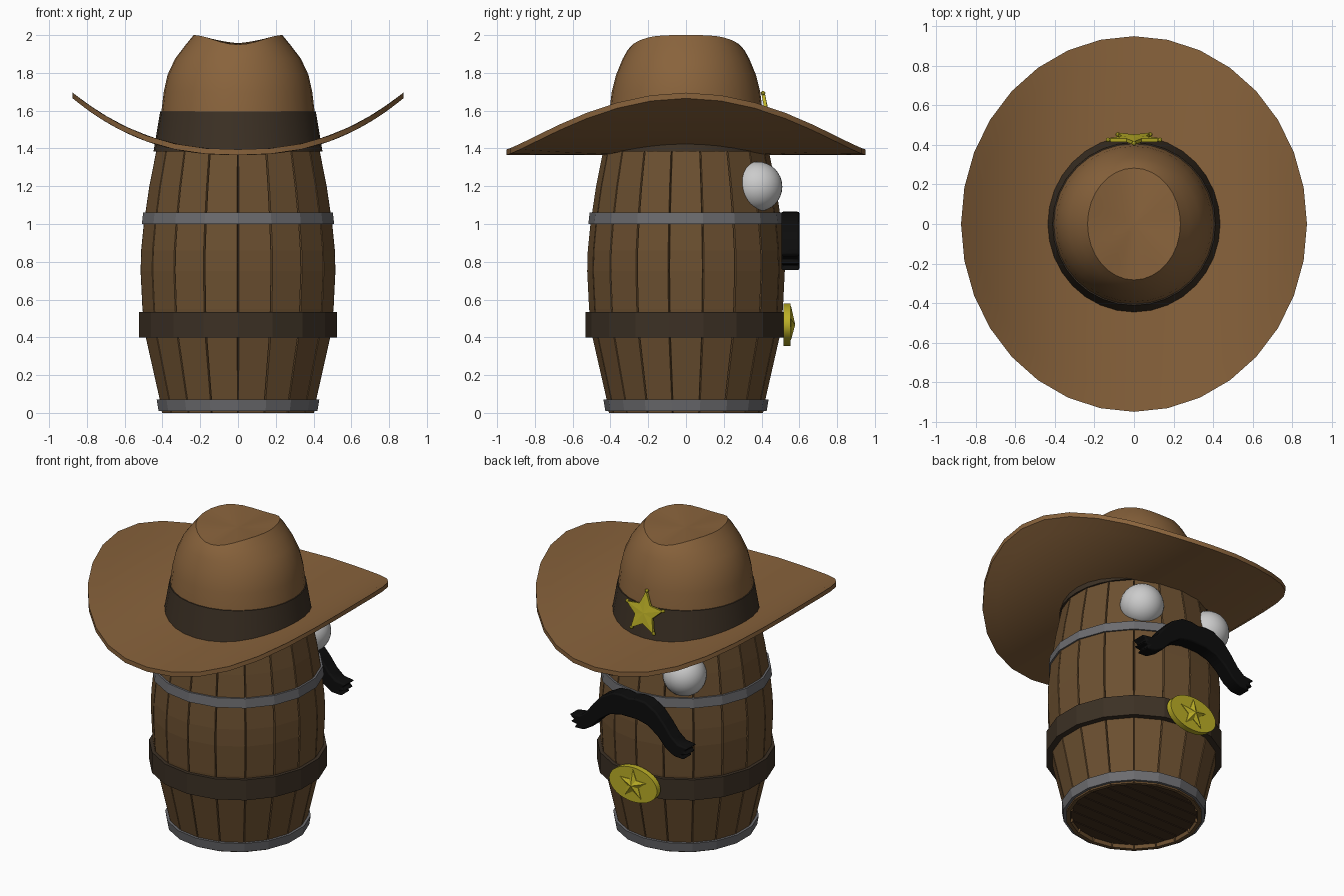
import bpy, bmesh
from math import sin, cos, pi, radians, sqrt
from mathutils import Matrix

if "Cube" in bpy.data.objects:
    bpy.data.objects.remove(bpy.data.objects["Cube"])


def material(name, rgb):
    m = bpy.data.materials.new(name)
    m.diffuse_color = (*rgb, 1)
    m.use_nodes = True
    m.node_tree.nodes["Principled BSDF"].inputs["Base Color"].default_value = m.diffuse_color
    return m


WOOD = material("stave_wood", (0.15, 0.08, 0.03))
DARK_WOOD = material("dark_wood", (0.055, 0.028, 0.013))
LEATHER = material("dark_leather", (0.045, 0.03, 0.018))
FELT = material("brown_felt", (0.25, 0.125, 0.045))
GOLD = material("gold", (0.5, 0.43, 0.02))
BLACK = material("black_hair", (0.004, 0.004, 0.004))
IRON = material("iron", (0.15, 0.15, 0.16))
WHITE = material("eye_white", (0.75, 0.75, 0.75))


def finish(name, bm, mat, smooth=None):
    bmesh.ops.recalc_face_normals(bm, faces=bm.faces)
    me = bpy.data.meshes.new(name)
    bm.to_mesh(me)
    bm.free()
    me.materials.append(mat)
    ob = bpy.data.objects.new(name, me)
    bpy.context.collection.objects.link(ob)
    if smooth:
        bpy.ops.object.select_all(action='DESELECT')
        ob.select_set(True)
        bpy.context.view_layer.objects.active = ob
        bpy.ops.object.shade_smooth_by_angle(angle=radians(smooth))
    return ob


def loft(name, rings, mat, wrap=False, cap_end=False, smooth=None):
    bm = bmesh.new()
    vs = [[bm.verts.new(p) for p in r] for r in rings]
    n = len(vs[0])
    pairs = list(zip(vs, vs[1:])) + ([(vs[-1], vs[0])] if wrap else [])
    for a, b in pairs:
        for i in range(n):
            j = (i + 1) % n
            bm.faces.new((a[i], a[j], b[j], b[i]))
    if cap_end:
        bm.faces.new(vs[-1])
    return finish(name, bm, mat, smooth)


def prism(bm, pts, y0, y1):
    """Extrude an XZ outline along y."""
    a = [bm.verts.new((x, y0, z)) for x, z in pts]
    b = [bm.verts.new((x, y1, z)) for x, z in pts]
    n = len(a)
    bm.faces.new(a)
    bm.faces.new(b)
    for i in range(n):
        bm.faces.new((a[i], a[(i + 1) % n], b[(i + 1) % n], b[i]))


# Barrel: 18 staves with fine grooves between them
def stave_ring(r, z):
    pts = []
    for i in range(18):
        for d, k in ((0, -0.012), (0.5, 0), (19.5, 0)):
            a = radians(i * 20 + d)
            pts.append(((r + k) * sin(a), -(r + k) * cos(a), z))
    return pts


barrel = [(0.38, 0.04), (0.385, 0), (0.408, 0), (0.42, 0.07), (0.495, 0.4), (0.513, 0.55),
          (0.523, 0.75), (0.52, 0.86), (0.506, 1.0), (0.497, 1.06), (0.476, 1.2),
          (0.436, 1.4), (0.41, 1.48)]
loft("barrel_staves", [stave_ring(r, z) for r, z in barrel], WOOD, cap_end=True)

# Recessed bottom made of planks
bm = bmesh.new()
R, N = 0.39, 9
for k in range(N):
    lo, hi = -R + 2 * R * k / N + 0.003, -R + 2 * R * (k + 1) / N - 0.003
    ys = [lo + (hi - lo) * t / 3 for t in range(4)]
    pts = [(sqrt(R * R - y * y), y) for y in ys] + [(-sqrt(R * R - y * y), y) for y in ys[::-1]]
    prism(bm, pts, -0.045, -0.025)
bmesh.ops.transform(bm, matrix=Matrix(((1, 0, 0, 0), (0, 0, 1, 0), (0, -1, 0, 0), (0, 0, 0, 1))),
                    verts=bm.verts)
finish("bottom_planks", bm, DARK_WOOD)


# Hoops and belt
def hoop(name, z0, r0, z1, r1, mat, t=0.03):
    def ring(r, z):
        return [(r * sin(radians(20 * i)), -r * cos(radians(20 * i)), z) for i in range(18)]
    loft(name, [ring(r0 - t, z0), ring(r0, z0), ring(r1, z1), ring(r1 - t, z1)], mat, wrap=True)


hoop("lower_hoop", 0.01, 0.427, 0.07, 0.437, IRON)
hoop("upper_hoop", 1.0, 0.517, 1.06, 0.51, IRON)
hoop("belt", 0.4, 0.533, 0.535, 0.533, LEATHER, 0.05)

# Hat brim, curled up at both sides
SEG = 32


def brim_ring(rx, ry, lift):
    pts = []
    for i in range(SEG):
        a = 2 * pi * i / SEG
        x, y = rx * cos(a), ry * sin(a)
        pts.append((x, y, 1.365 + lift + 0.3 * (abs(x) / 0.875) ** 2.4))
    return pts


steps = [(0.39 + (0.875 - 0.39) * t / 6, 0.39 + (0.95 - 0.39) * t / 6) for t in range(7)]
loft("hat_brim", [brim_ring(x, y, 0) for x, y in steps]
     + [brim_ring(x, y, 0.03) for x, y in steps[::-1]], FELT, wrap=True, smooth=40)


# Hat crown with a saddle-shaped dented top
def oval(rx, ry, z, dip=0.0):
    return [(rx * cos(a), ry * sin(a), z - dip * sin(a) ** 4)
            for a in (2 * pi * i / SEG for i in range(SEG))]


crown = [oval(0.435, 0.435, 1.38), oval(0.405, 0.405, 1.6), oval(0.393, 0.393, 1.7),
         oval(0.373, 0.37, 1.79), oval(0.333, 0.335, 1.875), oval(0.28, 0.31, 1.945, 0.025),
         oval(0.235, 0.283, 2.0, 0.05)]
rim = crown[-1]
for t in (0.8, 0.6, 0.4, 0.2, 0.05):
    crown.append([(x * t, y * t, 1.958 + (z - 1.958) * t ** 1.5) for x, y, z in rim])
loft("hat_crown", crown, FELT, cap_end=True, smooth=40)

# Hat band
loft("hat_band", [oval(0.42, 0.42, 1.385), oval(0.447, 0.447, 1.385), oval(0.412, 0.412, 1.595),
                  oval(0.395, 0.395, 1.595)], LEATHER, wrap=True, smooth=40)


# Five-pointed stars facing the back
def star(name, radius, inner, depth, apex, loc, tilt=0.0, balls=0.0):
    bm = bmesh.new()
    pts = [((radius if i % 2 == 0 else inner) * sin(pi * i / 5),
            (radius if i % 2 == 0 else inner) * cos(pi * i / 5)) for i in range(10)]
    prism(bm, pts, 0, depth)
    front = next(f for f in bm.faces if all(v.co.y > depth / 2 for v in f.verts))
    bmesh.ops.poke(bm, faces=[front], offset=0)
    for v in bm.verts:
        if abs(v.co.x) + abs(v.co.z) < 0.001:
            v.co.y = apex
    if balls:
        for x, z in pts[::2]:
            bmesh.ops.create_icosphere(bm, subdivisions=2, radius=balls,
                                       matrix=Matrix.Translation((x, depth / 2, z)))
    ob = finish(name, bm, GOLD)
    ob.location = loc
    ob.rotation_euler.x = tilt


star("hat_star", 0.138, 0.066, 0.018, 0.022, (0, 0.424, 1.555), 0.18, 0.012)
star("buckle_star", 0.1, 0.042, 0.008, 0.03, (0, 0.548, 0.467))

# Oval belt buckle
bm = bmesh.new()
prism(bm, [(0.175 * cos(2 * pi * i / 32), 0.467 + 0.113 * sin(2 * pi * i / 32))
           for i in range(32)], 0.515, 0.552)
finish("belt_buckle", bm, GOLD, 40)

# Eyes
for side, s in (("left", -1), ("right", 1)):
    bm = bmesh.new()
    bmesh.ops.create_uvsphere(bm, u_segments=32, v_segments=16, radius=0.132,
                              matrix=Matrix.Translation((s * 0.255, 0.378, 1.198)))
    finish(side + "_eye", bm, WHITE, 60)

# Moustache: mirrored outline with forked tips
half = [(0.05, 1.065), (0.12, 1.06), (0.2, 1.015), (0.26, 0.95), (0.31, 0.885), (0.36, 0.845),
        (0.435, 0.835), (0.4, 0.81), (0.425, 0.79), (0.38, 0.782), (0.4, 0.755), (0.33, 0.76),
        (0.27, 0.795), (0.21, 0.86), (0.14, 0.91), (0.06, 0.93)]
outline = [(0, 1.055)] + half + [(0, 0.93)] + [(-x, z) for x, z in half[::-1]]
bm = bmesh.new()
prism(bm, outline, 0.505, 0.6)
ob = finish("moustache", bm, BLACK, 40)
bev = ob.modifiers.new("soft_edges", 'BEVEL')
bev.width = 0.01
bev.segments = 2
